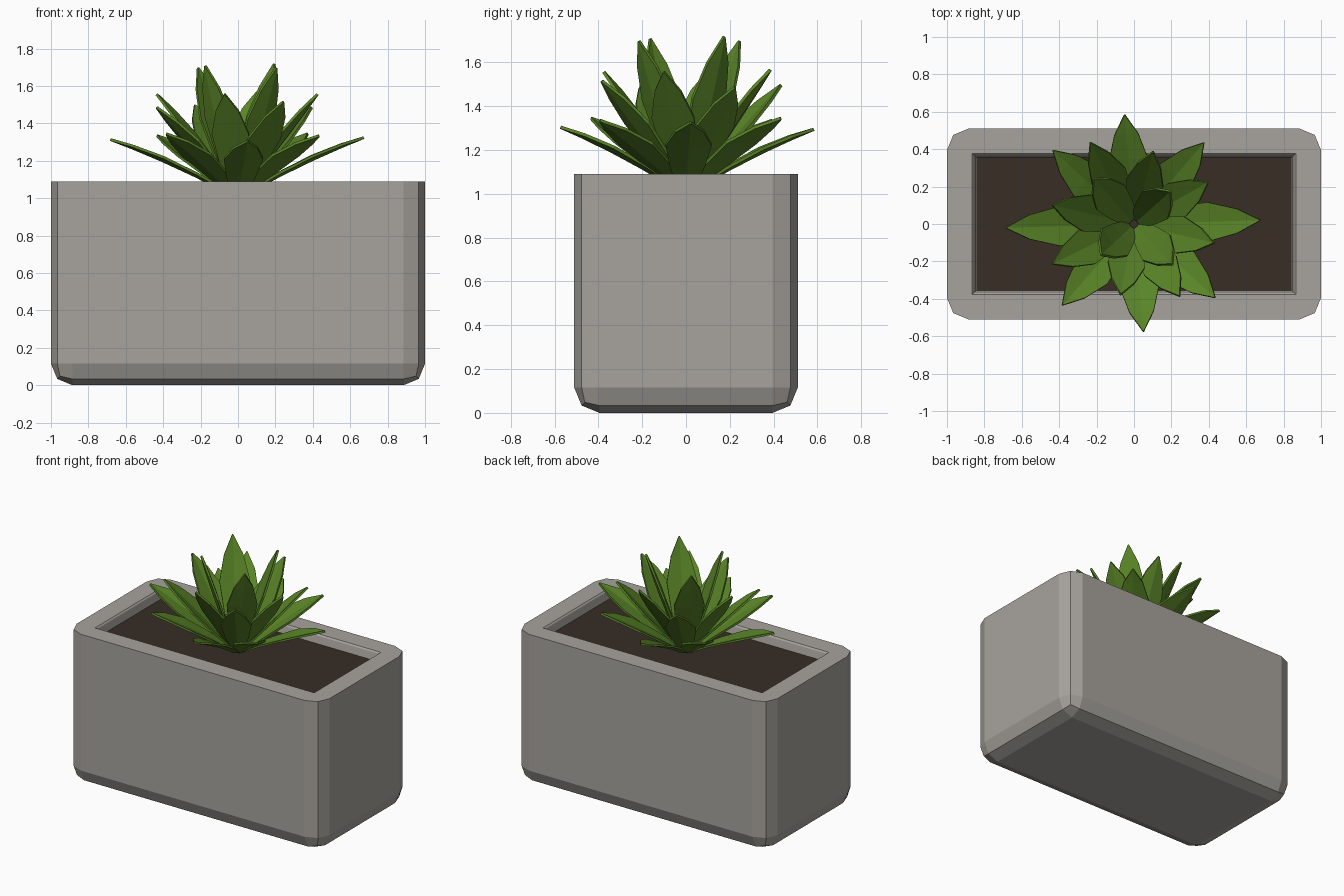
import bpy, bmesh, math
from mathutils import Vector

if "Cube" in bpy.data.objects:
    bpy.data.objects.remove(bpy.data.objects["Cube"])


def material(name, rgb):
    m = bpy.data.materials.new(name)
    m.diffuse_color = (*rgb, 1)
    m.use_nodes = True
    m.node_tree.nodes["Principled BSDF"].inputs["Base Color"].default_value = m.diffuse_color
    return m


def make_object(name, bm, mat):
    bmesh.ops.recalc_face_normals(bm, faces=bm.faces)
    me = bpy.data.meshes.new(name)
    bm.to_mesh(me)
    bm.free()
    me.materials.append(mat)
    ob = bpy.data.objects.new(name, me)
    bpy.context.collection.objects.link(ob)
    return ob


def box(sx, sy, z0, z1):
    bm = bmesh.new()
    bmesh.ops.create_cube(bm, size=1)
    for v in bm.verts:
        v.co = Vector((v.co.x * sx, v.co.y * sy, z0 if v.co.z < 0 else z1))
    return bm


stone = material("grey stone", (0.39, 0.37, 0.34))
earth = material("dark soil", (0.038, 0.026, 0.018))
green = material("leaf green", (0.10, 0.23, 0.02))

# Pot: box with every edge but the top ones rounded in two steps
TOP = 1.09
bm = box(2.0, 1.02, 0, TOP)
edges = [e for e in bm.edges if any(v.co.z < 0.01 for v in e.verts)]
bmesh.ops.bevel(bm, geom=edges, offset=0.115, offset_type='OFFSET',
                segments=2, profile=0.5, affect='EDGES')
lid = [f for f in bm.faces if all(v.co.z > TOP - 1e-4 for v in f.verts)]
rim_edges = list(lid[0].edges)
bmesh.ops.delete(bm, geom=lid, context='FACES_ONLY')

# Rectangular cavity: small lip, tapered wall, floor
prev = None
for hx, hy, z in ((0.867, 0.378, TOP), (0.858, 0.369, TOP - 0.01),
                  (0.845, 0.356, 1.02), (0.845, 0.356, 0.94)):
    ring = [bm.verts.new((sx * hx, sy * hy, z))
            for sx, sy in ((1, 1), (-1, 1), (-1, -1), (1, -1))]
    for i in range(4):
        j = (i + 1) % 4
        if prev:
            bm.faces.new((prev[i], prev[j], ring[j], ring[i]))
        else:
            rim_edges.append(bm.edges.new((ring[i], ring[j])))
    prev = ring
bm.faces.new(prev)
bmesh.ops.triangle_fill(bm, edges=rim_edges, use_beauty=True, normal=(0, 0, 1))
make_object("planter_pot", bm, stone)

# Soil
make_object("soil", box(1.686, 0.71, 0.96, 1.03), earth)

# Leaves: creased pointed blades given by tip position
PROFILE = ((0, 0.4), (0.3, 0.78), (0.58, 1.0), (0.82, 0.62), (1, 0.03))
THICK = 0.014


def add_leaf(bm, tip, base_r, base_z, half_w, arch):
    tip = Vector(tip)
    a = math.atan2(tip.y, tip.x)
    base = Vector((base_r * math.cos(a), base_r * math.sin(a), base_z))
    side = Vector((-math.sin(a), math.cos(a), 0))
    up = (tip - base).normalized().cross(side)
    rows = []
    for t, w in PROFILE:
        mid = base.lerp(tip, t) + up * arch * 4 * t * (1 - t)
        w *= half_w
        row = [mid + side * w * s + up * (abs(s) * w * 0.17) for s in (-1, 0, 1)]
        row += [p - up * THICK for p in reversed(row)]
        rows.append([bm.verts.new(p) for p in row])
    for r0, r1 in zip(rows, rows[1:]):
        for i in range(6):
            j = (i + 1) % 6
            bm.faces.new((r0[i], r0[j], r1[j], r1[i]))
    for r in (rows[0], rows[-1]):
        bm.faces.new((r[0], r[1], r[4], r[5]))
        bm.faces.new((r[1], r[2], r[3], r[4]))


# Each tier: tips, base radius, base height, half width, arch
TIERS = {
    "outer_leaves": (((0.67, 0.02, 1.33), (0.37, 0.43, 1.35), (-0.05, 0.58, 1.30),
                      (-0.43, 0.39, 1.34), (-0.68, -0.02, 1.32), (-0.38, -0.43, 1.35),
                      (0.05, -0.57, 1.31), (0.43, -0.39, 1.34)), 0.04, 1.03, 0.105, 0.012),
    "middle_leaves": (((0.39, 0.22, 1.49), (0.10, 0.38, 1.57), (-0.23, 0.43, 1.50),
                       (-0.43, 0.10, 1.56), (-0.43, -0.21, 1.49), (-0.07, -0.37, 1.56),
                       (0.24, -0.38, 1.52), (0.42, -0.10, 1.56)), 0.03, 1.04, 0.10, 0.0),
    "inner_leaves": (((0.19, 0.17, 1.72), (-0.21, 0.24, 1.70), (-0.17, -0.16, 1.71),
                      (0.20, -0.21, 1.70)), 0.02, 1.05, 0.10, -0.01),
}
for name, (tips, r, z, w, arch) in TIERS.items():
    bm = bmesh.new()
    for tip in tips:
        add_leaf(bm, tip, r, z, w, arch)
    make_object(name, bm, green)
